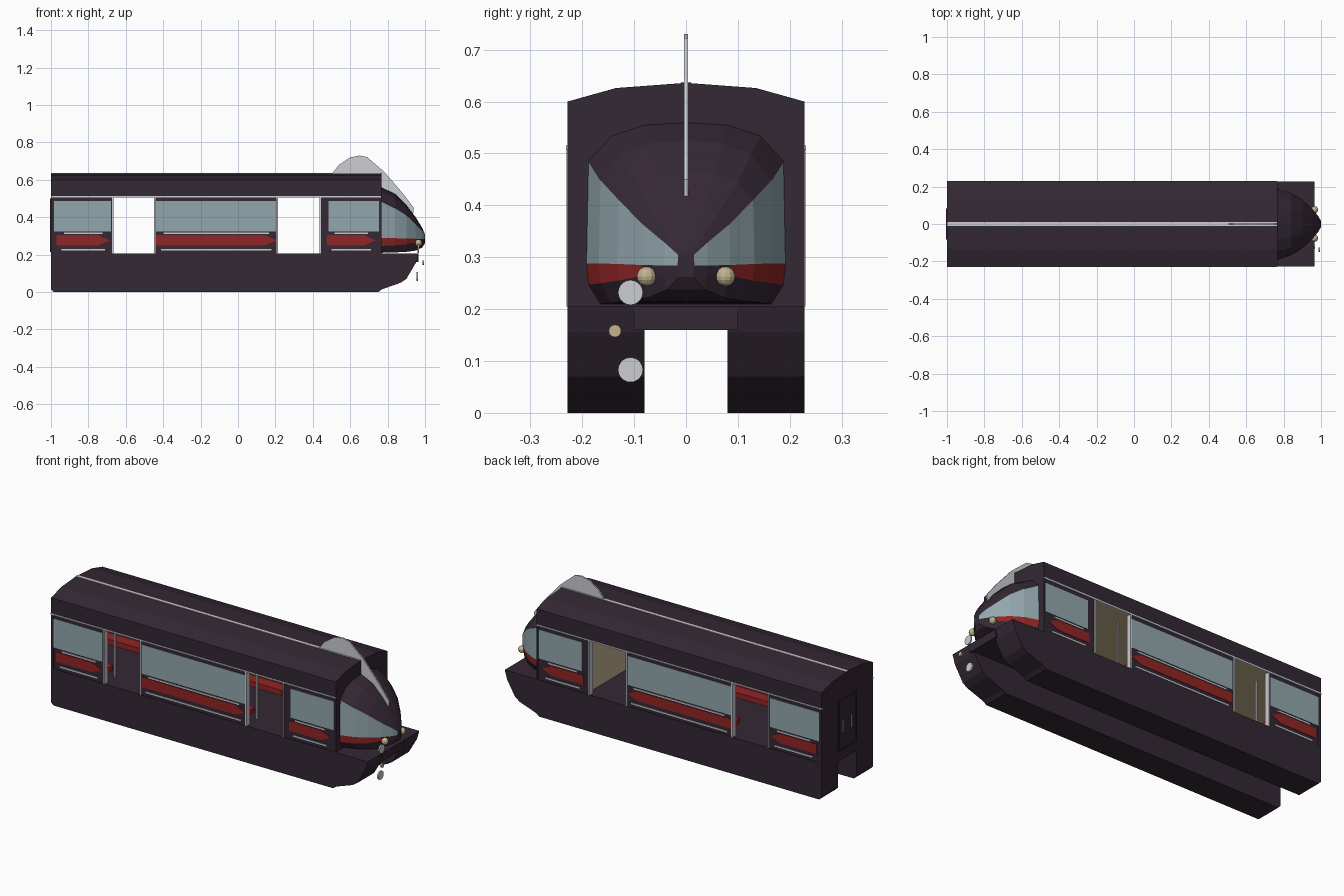
import bpy
import bmesh
from mathutils import Matrix, Vector

if "Cube" in bpy.data.objects:
    bpy.data.objects.remove(bpy.data.objects["Cube"])


def material(name, r, g, b):
    m = bpy.data.materials.new(name)
    m.use_nodes = True
    m.diffuse_color = (r, g, b, 1)
    bsdf = next(n for n in m.node_tree.nodes if n.type == "BSDF_PRINCIPLED")
    bsdf.inputs["Base Color"].default_value = (r, g, b, 1)
    return m


PLUM = material("dark plum", 0.034, 0.021, 0.034)
GLASS = material("blue grey glass", 0.29, 0.39, 0.42)
RED = material("deep red", 0.29, 0.018, 0.018)
SILVER = material("silver", 0.6, 0.61, 0.64)
TAN = material("warm tan", 0.55, 0.45, 0.28)


def finish(name, bm, *mats):
    bmesh.ops.recalc_face_normals(bm, faces=bm.faces[:])
    mesh = bpy.data.meshes.new(name)
    bm.to_mesh(mesh)
    bm.free()
    for m in mats:
        mesh.materials.append(m)
    obj = bpy.data.objects.new(name, mesh)
    bpy.context.collection.objects.link(obj)
    return obj


def prism(name, points, axis, lo, hi, mat):
    """Extrude a 2D profile along x (points are y, z) or y (points are x, z)."""
    bm = bmesh.new()

    def place(p, d):
        return (d, p[0], p[1]) if axis == "x" else (p[0], d, p[1])
    a = [bm.verts.new(place(p, lo)) for p in points]
    b = [bm.verts.new(place(p, hi)) for p in points]
    bm.faces.new(a)
    bm.faces.new(b[::-1])
    for i in range(len(a)):
        j = (i + 1) % len(a)
        bm.faces.new((a[i], a[j], b[j], b[i]))
    return finish(name, bm, mat)


def box(name, x0, x1, y0, y1, z0, z1, mat):
    return prism(name, [(x0, z0), (x1, z0), (x1, z1), (x0, z1)], "y", y0, y1, mat)


def round_part(name, kind, loc, radius, mat):
    bm = bmesh.new()
    if kind == "ball":
        bmesh.ops.create_uvsphere(bm, u_segments=12, v_segments=8, radius=radius)
    else:
        bmesh.ops.create_cone(bm, cap_ends=True, segments=20, radius1=radius,
                              radius2=radius, depth=0.008)
        bmesh.ops.rotate(bm, verts=bm.verts, matrix=Matrix.Rotation(1.5708, 3, "Y"))
    bmesh.ops.translate(bm, verts=bm.verts, vec=Vector(loc))
    return finish(name, bm, mat)


REAR, FRONT, FLOOR, EAVES = -1.0, 0.765, 0.205, 0.51
SIDES = (("right", -1), ("left", 1))

# Deck and the two hanging skirts
box("deck", REAR, 0.965, -0.1, 0.1, 0.16, FLOOR, PLUM)
skirt = [(REAR, 0.015), (-0.985, 0), (0.75, 0), (0.77, 0.015), (0.87, 0.05),
         (0.9, 0.07), (0.95, 0.155), (0.965, FLOOR), (REAR, FLOOR)]
for side, s in SIDES:
    prism(side + "_skirt", skirt, "y", s * 0.08, s * 0.228, PLUM)

# Roof with a tan ceiling, closed by bulkheads
arch = [(-0.228, 0.6), (-0.135, 0.626), (0, 0.636), (0.135, 0.626), (0.228, 0.6)]
roof = prism("roof", [(-0.228, EAVES)] + arch + [(0.228, EAVES)], "x", REAR, FRONT, PLUM)
roof.data.materials.append(TAN)
for f in roof.data.polygons:
    if f.normal.z < -0.9:
        f.material_index = 1
prism("front_bulkhead", [(-0.228, FLOOR)] + arch + [(0.228, FLOOR)], "x", 0.757, FRONT + 0.001, PLUM)
box("rear_bulkhead", REAR, -0.985, -0.228, 0.228, FLOOR, EAVES, PLUM)
box("cab_partition", 0.46, 0.47, -0.206, 0.206, FLOOR, EAVES, TAN)
box("roof_stripe", REAR, FRONT, -0.01, 0.01, 0.63, 0.638, SILVER)

# Side walls: start, end, window start, window end, red band start, red band tip
bays = [(REAR, -0.67, -0.985, -0.68, -0.97, -0.685),
        (-0.445, 0.21, -0.438, 0.203, -0.438, 0.205),
        (0.44, FRONT, 0.485, 0.755, 0.475, 0.735)]
for side, s in SIDES:
    for n, (x0, x1, w0, w1, r0, r1) in enumerate(bays):
        tag = f"{side}_{n + 1}"
        box("wall_" + tag, x0, x1, s * 0.206, s * 0.225, FLOOR, EAVES, PLUM)
        box("window_" + tag, w0, w1, s * 0.203, s * 0.227, 0.325, 0.487, GLASS)
        band = [(r0, 0.25), (r1 - 0.06, 0.25), (r1, 0.277), (r1 - 0.06, 0.304), (r0, 0.304)]
        prism("red_band_" + tag, band, "y", s * 0.203, s * 0.2275, RED)
        for label, z, trim in (("upper", 0.31, 0.04), ("lower", 0.223, 0.025)):
            box(f"{label}_rail_{tag}", r0 + trim, r1 - trim, s * 0.22, s * 0.2285,
                z, z + 0.008, SILVER)
    box(side + "_eaves_trim", REAR, FRONT, s * 0.22, s * 0.231, 0.507, 0.515, SILVER)
    # Door posts and an inner grab pole by each doorway
    for n, (d0, d1) in enumerate(((-0.67, -0.445), (0.21, 0.44))):
        for label, x in (("rear", d0 - 0.004), ("front", d1 - 0.004)):
            box(f"{side}_{label}_door_post_{n + 1}", x, x + 0.008,
                s * 0.2, s * 0.23, FLOOR, EAVES, SILVER)
        box(f"{side}_grab_pole_{n + 1}", d0 - 0.008, d0, s * 0.12, s * 0.128,
            FLOOR, EAVES, SILVER)
    # Bench seats with backs along the walls
    for n, (x0, x1) in enumerate(((-0.97, -0.69), (-0.42, 0.19))):
        box(f"{side}_bench_{n + 1}", x0, x1, s * 0.12, s * 0.2, 0.235, 0.265, RED)
        box(f"{side}_bench_back_{n + 1}", x0, x1, s * 0.185, s * 0.2, 0.265, 0.32, RED)

# Rear door with raised frame and two handles
for label, s in SIDES:
    box(label + "_rear_door_jamb", REAR - 0.004, REAR, s * 0.075, s * 0.082, 0.215, 0.5, PLUM)
    box(label + "_rear_door_handle", REAR - 0.004, REAR, s * 0.035, s * 0.041, 0.31, 0.38, TAN)
box("rear_door_lintel", REAR - 0.004, REAR, -0.082, 0.082, 0.493, 0.5, PLUM)
box("rear_door_sill", REAR - 0.004, REAR, -0.082, 0.082, 0.215, 0.222, PLUM)

# Nose: x, half width, bottom, red low, glass low, glass top, crown
stations = [(0.765, 0.192, 0.21, 0.247, 0.288, 0.485, 0.56),
            (0.84, 0.168, 0.212, 0.25, 0.288, 0.448, 0.525),
            (0.9, 0.132, 0.215, 0.255, 0.287, 0.41, 0.465),
            (0.95, 0.085, 0.222, 0.265, 0.285, 0.363, 0.4),
            (0.985, 0.042, 0.238, 0.268, 0.284, 0.328, 0.343),
            (1.0, 0.016, 0.262, 0.272, 0.284, 0.305, 0.308)]
bm = bmesh.new()
rings = []
for x, w, zb, zr, zg, zt, zc in stations:
    rise = zc - zt
    half = [(0.86 * w, zb), (0.98 * w, zr), (w, zg), (0.98 * w, zt),
            (0.75 * w, zt + 0.65 * rise), (0.42 * w, zt + 0.93 * rise)]
    loop = [(0, zb)] + half + [(0, zc)] + [(-y, z) for y, z in reversed(half)]
    rings.append([bm.verts.new((x, y, z)) for y, z in loop])
count = len(rings[0])
for k in range(len(rings) - 1):
    for i in range(count):
        j = (i + 1) % count
        f = bm.faces.new((rings[k][i], rings[k][j], rings[k + 1][j], rings[k + 1][i]))
        row = min(i, count - 1 - i)
        if row == 3:
            f.material_index = 1
        elif row == 2 and k < 3:
            f.material_index = 2
bm.faces.new(rings[0])
bm.faces.new(rings[-1])
finish("nose", bm, PLUM, GLASS, RED)

# Fin over the nose
fin = [(0.5, 0.63), (0.54, 0.68), (0.6, 0.72), (0.65, 0.73), (0.69, 0.722), (0.78, 0.645),
       (0.88, 0.53), (0.94, 0.45), (0.935, 0.41), (0.9, 0.45), (0.84, 0.51), (0.765, 0.55)]
prism("fin", fin, "y", -0.004, 0.004, SILVER)

# Headlights and the small front discs
for side, s in SIDES:
    round_part(side + "_headlight", "ball", (0.965, s * 0.076, 0.263), 0.019, TAN)
round_part("upper_disc", "disc", (0.965, -0.107, 0.232), 0.024, SILVER)
round_part("lower_disc", "disc", (0.958, -0.107, 0.083), 0.024, SILVER)
round_part("middle_disc", "disc", (0.99, -0.137, 0.158), 0.012, TAN)
